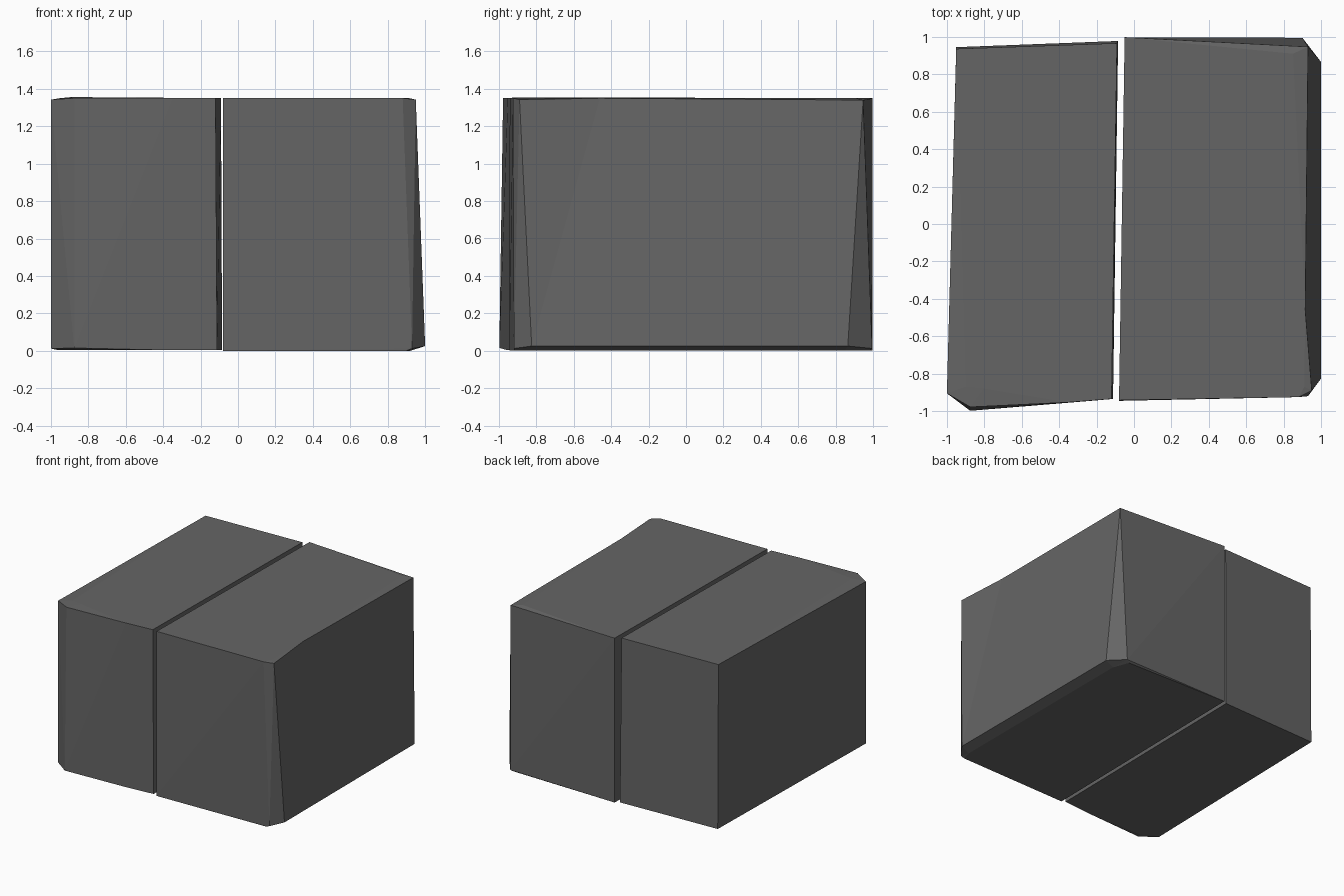
import bpy, bmesh

cube = bpy.data.objects.get("Cube")
if cube:
    bpy.data.objects.remove(cube, do_unlink=True)

grey = bpy.data.materials.new("dark grey stone")
grey.use_nodes = True
colour = (0.13, 0.13, 0.13, 1)
grey.diffuse_color = colour
grey.node_tree.nodes["Principled BSDF"].inputs["Base Color"].default_value = colour


def hewn_block(name, rings):
    """Stack matching outlines into a closed block; coinciding corners become wedges."""
    bm = bmesh.new()
    loops = [[bm.verts.new(p) for p in ring] for ring in rings]
    for low, high in zip(loops, loops[1:]):
        for i in range(len(low)):
            bm.faces.new((low[i - 1], low[i], high[i], high[i - 1]))
    bm.faces.new(loops[0][::-1])
    bm.faces.new(loops[-1])
    bmesh.ops.remove_doubles(bm, verts=bm.verts[:], dist=0.001)
    bmesh.ops.triangulate(bm, faces=[f for f in bm.faces if len(f.verts) == 4])
    bmesh.ops.recalc_face_normals(bm, faces=bm.faces[:])
    mesh = bpy.data.meshes.new(name)
    bm.to_mesh(mesh)
    bm.free()
    mesh.materials.append(grey)
    obj = bpy.data.objects.new(name, mesh)
    bpy.context.collection.objects.link(obj)
    return obj


def flat(outline, z):
    return [(x, y, z) for x, y in outline]


H = 1.35

# Wide block: chamfered foot, leaning outer wall, clipped corners
wide_foot = flat([(-.05, .998), (-.08, -.945), (.9, -.92), (.92, -.84),
                  (.92, -.84), (.92, .85), (.87, .98)], 0)
wide_base = [(-.05, .998, 0), (-.08, -.945, 0), (.93, -.92, .012), (1, -.825, .025),
             (1, -.825, .025), (1, .865, .025), (.9, .995, .012)]
wide_rim = [(-.05, .998, H), (-.08, -.942, H), (.88, -.925, H), (.95, -.89, 1.342),
            (.915, -.46, H), (.93, .947, 1.34), (.93, .947, 1.34)]
wide_crown = flat([(-.05, .998), (-.08, -.942), (.88, -.925), (.91, -.87),
                   (.915, -.46), (.85, .91), (.85, .91)], H)
hewn_block("wide_block", [wide_foot, wide_base, wide_rim, wide_crown])

# Narrow block: nearly upright walls, one clipped front corner
narrow_foot = flat([(-.95, .945), (-.085, .978), (-.112, -.935),
                    (-.35, -.955), (-.86, -.95), (-.96, -.89)], .003)
narrow_base = [(-.95, .945, .003), (-.085, .978, .003), (-.112, -.935, .003),
               (-.35, -.955, .003), (-.875, -.998, .015), (-1, -.905, .012)]
narrow_rim = [(-.95, .936, H), (-.091, .966, H), (-.12, -.935, H),
              (-.35, -.953, H), (-.875, -.978, H), (-1, -.905, 1.342)]
narrow_crown = [(-.95, .936, H), (-.091, .966, H), (-.12, -.935, H),
                (-.35, -.953, H), (-.8, -.88, 1.355), (-.9, -.87, 1.355)]
hewn_block("narrow_block", [narrow_foot, narrow_base, narrow_rim, narrow_crown])
